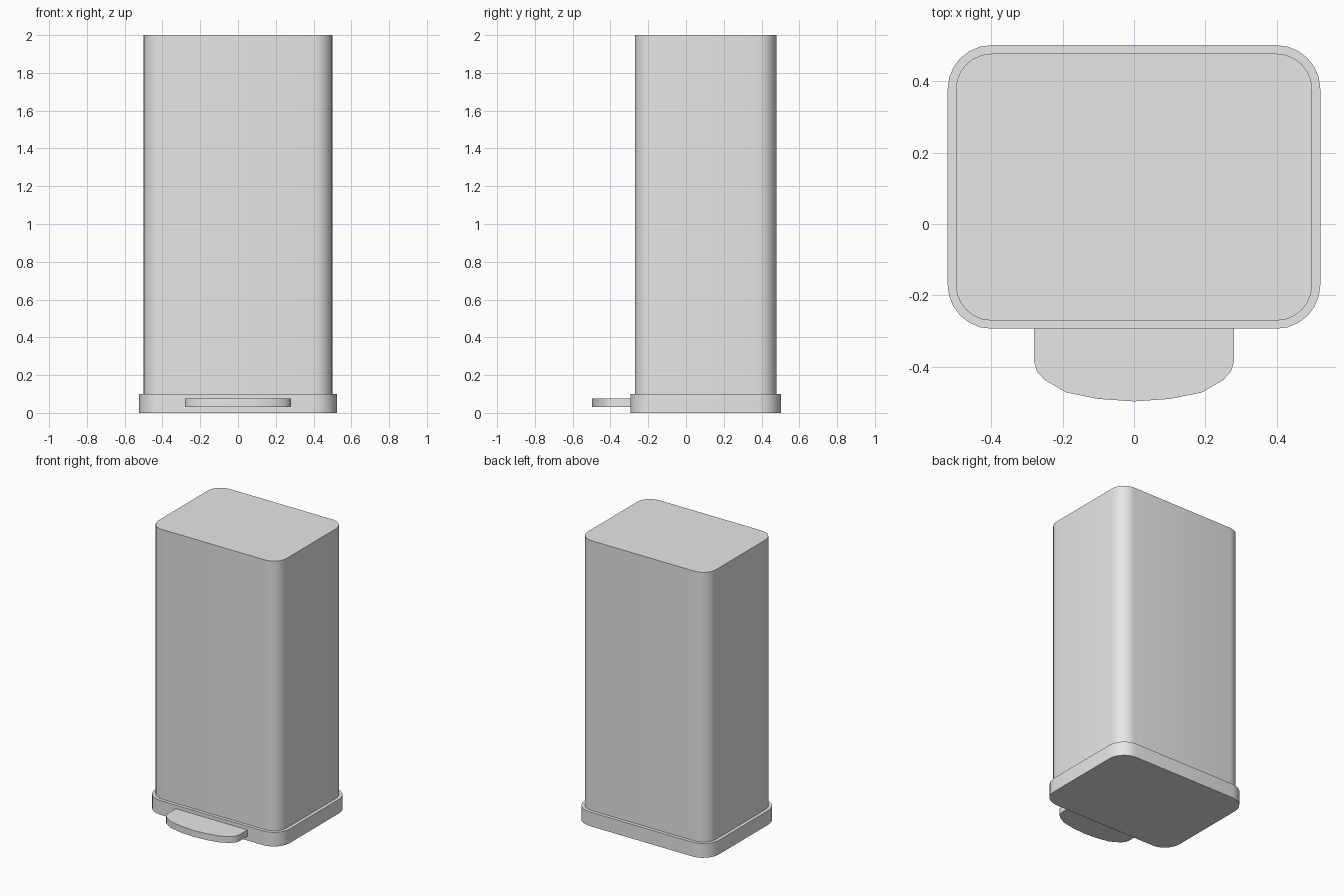
import bpy, bmesh, math

if "Cube" in bpy.data.objects:
    bpy.data.objects.remove(bpy.data.objects["Cube"])

grey = bpy.data.materials.new("light grey")
grey.diffuse_color = (0.8, 0.8, 0.8, 1)
grey.use_nodes = True
grey.node_tree.nodes["Principled BSDF"].inputs["Base Color"].default_value = grey.diffuse_color


def rounded_outline(x, y0, y1, r, steps=6):
    """Counter-clockwise rectangle outline with rounded corners."""
    corners = [(x - r, y1 - r), (-x + r, y1 - r), (-x + r, y0 + r), (x - r, y0 + r)]
    pts = []
    for i, (cx, cy) in enumerate(corners):
        for s in range(steps + 1):
            a = math.pi / 2 * (i + s / steps)
            pts.append((cx + r * math.cos(a), cy + r * math.sin(a)))
    return pts


def extrude(name, outline, z0, z1):
    """Solid part from a flat outline, raised from z0 to z1."""
    bm = bmesh.new()
    face = bm.faces.new([bm.verts.new((x, y, z0)) for x, y in outline])
    res = bmesh.ops.extrude_face_region(bm, geom=[face], use_keep_orig=True)
    top = [v for v in res["geom"] if isinstance(v, bmesh.types.BMVert)]
    bmesh.ops.translate(bm, verts=top, vec=(0, 0, z1 - z0))
    bmesh.ops.recalc_face_normals(bm, faces=bm.faces)
    mesh = bpy.data.meshes.new(name)
    bm.to_mesh(mesh)
    bm.free()
    mesh.materials.append(grey)
    obj = bpy.data.objects.new(name, mesh)
    bpy.context.collection.objects.link(obj)
    bpy.ops.object.select_all(action='DESELECT')
    obj.select_set(True)
    bpy.context.view_layer.objects.active = obj
    bpy.ops.object.shade_smooth_by_angle(angle=math.radians(35))
    return obj


# Bin body and the wider plinth it stands on
extrude("bin_body", rounded_outline(0.5, -0.271, 0.478, 0.1), 0.1, 2.0)
extrude("base_plinth", rounded_outline(0.523, -0.294, 0.502, 0.123), 0.0, 0.1)

# Foot pedal with a bowed front edge, mirrored left to right
half = [(0.28, -0.28), (0.28, -0.388), (0.272, -0.415), (0.25, -0.438),
        (0.19, -0.473), (0.1, -0.491)]
pedal = [(-x, y) for x, y in half] + [(0, -0.498)] + half[::-1]
extrude("foot_pedal", pedal, 0.03, 0.075)
